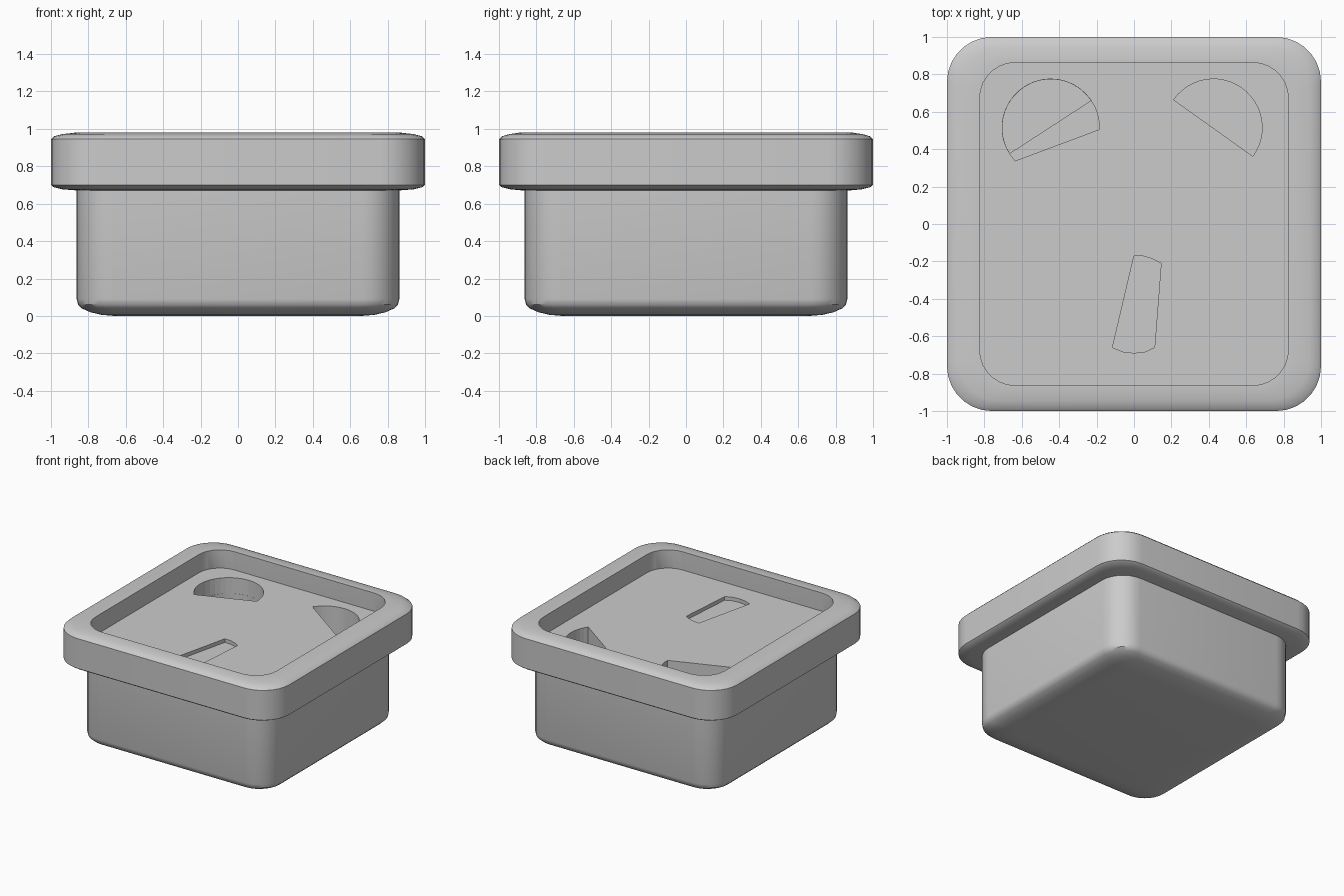
import bpy, bmesh
from math import sin, cos, radians, pi

if "Cube" in bpy.data.objects:
    bpy.data.objects.remove(bpy.data.objects["Cube"])

SEG = 7  # segments per rounded corner


def rounded_rect(hx, hy, r, z):
    pts = []
    for i, (sx, sy) in enumerate([(1, 1), (-1, 1), (-1, -1), (1, -1)]):
        for k in range(SEG + 1):
            a = i * pi / 2 + k / SEG * pi / 2
            pts.append((sx * (hx - r) + r * cos(a), sy * (hy - r) + r * sin(a), z))
    return pts


def loft(name, loops, closed=False):
    """Skin a stack of loops; cap the ends or join last to first."""
    bm = bmesh.new()
    rings = [[bm.verts.new(p) for p in loop] for loop in loops]
    n = len(rings[0])
    pairs = list(zip(rings, rings[1:]))
    if closed:
        pairs.append((rings[-1], rings[0]))
    for a, b in pairs:
        for i in range(n):
            j = (i + 1) % n
            bm.faces.new((a[i], a[j], b[j], b[i]))
    if not closed:
        bm.faces.new(rings[0][::-1])
        bm.faces.new(rings[-1])
    bmesh.ops.recalc_face_normals(bm, faces=bm.faces)
    me = bpy.data.meshes.new(name)
    bm.to_mesh(me)
    bm.free()
    ob = bpy.data.objects.new(name, me)
    bpy.context.collection.objects.link(ob)
    return ob


def cut(target, name, outline, z0, z1=1.2):
    c = loft(name, [[(x, y, z) for x, y in outline] for z in (z0, z1)])
    c.hide_render = True
    c.hide_viewport = True
    c.display_type = 'WIRE'
    m = target.modifiers.new(name, 'BOOLEAN')
    m.operation = 'DIFFERENCE'
    m.solver = 'EXACT'
    m.object = c


def arc(cx, cy, r, a0, a1, n=24):
    return [(cx + r * cos(radians(a0 + (a1 - a0) * i / n)),
             cy + r * sin(radians(a0 + (a1 - a0) * i / n))) for i in range(n + 1)]


def smooth(ob):
    bpy.ops.object.select_all(action='DESELECT')
    ob.select_set(True)
    bpy.context.view_layer.objects.active = ob
    bpy.ops.object.shade_smooth_by_angle(angle=radians(35))


# Lower body with softened base, its top is the recessed panel
body_profile = [(.66, .10, 0), (.73, .13, .006), (.79, .16, .02), (.835, .18, .04),
                (.855, .19, .06), (.863, .20, .09), (.863, .20, .83)]
body = loft("body", [rounded_rect(h, h, r, z) for h, r, z in body_profile])
smooth(body)

# Overhanging rim, a closed ring around the recess
rim_profile = [(.825, .863, .19, .70), (.825, .863, .19, .98), (.87, .89, .20, .98),
               (.94, .945, .22, .972), (.985, .985, .24, .96), (1, 1, .24, .945),
               (1, 1, .24, .70), (.985, .985, .24, .688), (.94, .94, .22, .677),
               (.85, .865, .19, .67)]
rim = loft("rim", [rounded_rect(*p) for p in rim_profile], closed=True)
smooth(rim)

# Two deep part-round pockets, the left one stepped
cut(body, "left_pocket_upper_cutter", arc(-.445, .515, .26, -2, 223), .70)
cut(body, "left_pocket_lower_cutter", arc(-.445, .515, .259, 34, 212), .45)
cut(body, "right_pocket_cutter", arc(.425, .515, .26, -36, 145), .45)

# Shallow tapered slot with curved ends
slot = [(-.115, -.66), (-.06, -.683), (0, -.69), (.06, -.683), (.11, -.66),
        (.145, -.21), (.10, -.187), (.05, -.172), (0, -.17)]
cut(body, "slot_cutter", slot, .80)
